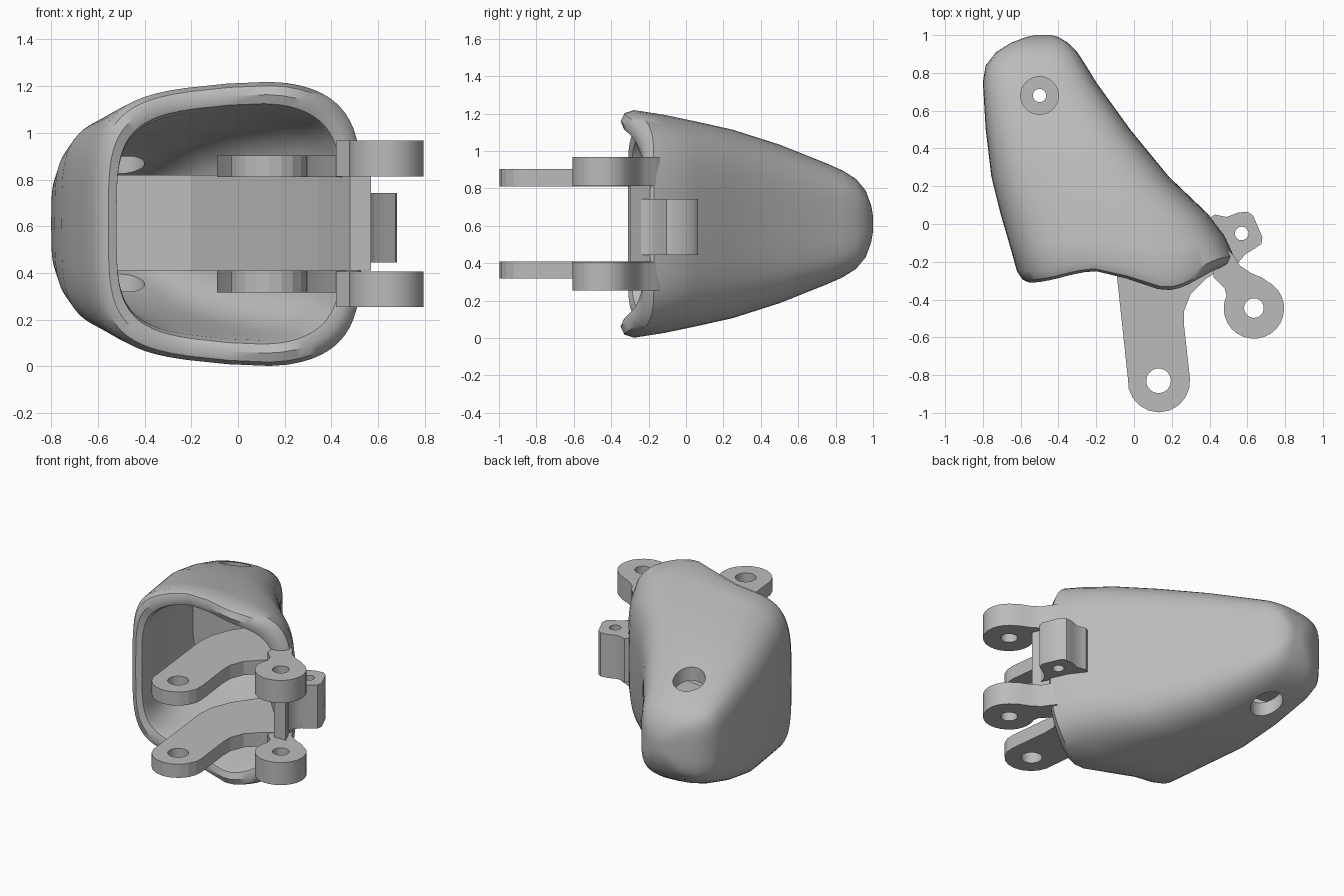
import bpy, bmesh
from math import sin, cos, pi, radians, copysign

cube = bpy.data.objects.get("Cube")
if cube:
    bpy.data.objects.remove(cube, do_unlink=True)

MID = 0.61  # height of the symmetry plane
grey = bpy.data.materials.new("light_grey")
grey.use_nodes = True
grey.diffuse_color = (0.5, 0.5, 0.5, 1)
grey.node_tree.nodes["Principled BSDF"].inputs["Base Color"].default_value = (0.5, 0.5, 0.5, 1)


def finish(name, bm):
    bmesh.ops.recalc_face_normals(bm, faces=bm.faces)
    mesh = bpy.data.meshes.new(name)
    bm.to_mesh(mesh)
    bm.free()
    mesh.materials.append(grey)
    obj = bpy.data.objects.new(name, mesh)
    bpy.context.collection.objects.link(obj)
    return obj


def activate(obj):
    bpy.ops.object.select_all(action='DESELECT')
    obj.select_set(True)
    bpy.context.view_layer.objects.active = obj


def smooth(obj, angle):
    activate(obj)
    bpy.ops.object.shade_smooth_by_angle(angle=radians(angle))


def arc(cx, cy, r, start, end, n=16):
    angles = [radians(start + (end - start) * i / n) for i in range(n + 1)]
    return [(cx + r * cos(a), cy + r * sin(a)) for a in angles]


def plate(name, outline, z0, z1):
    bm = bmesh.new()
    face = bm.faces.new([bm.verts.new((x, y, z0)) for x, y in outline])
    out = bmesh.ops.extrude_face_region(bm, geom=[face])
    verts = [v for v in out["geom"] if isinstance(v, bmesh.types.BMVert)]
    bmesh.ops.translate(bm, vec=(0, 0, z1 - z0), verts=verts)
    return finish(name, bm)


def drill(obj, x, y, r):
    # vertical hole right through the part
    cutter = plate("hole_cutter", arc(x, y, r, 0, 348.75, 31), -0.5, 2)
    cutter.hide_render = True
    mod = obj.modifiers.new("hole", 'BOOLEAN')
    mod.operation, mod.solver, mod.object = 'DIFFERENCE', 'EXACT', cutter
    activate(obj)
    bpy.ops.object.modifier_apply(modifier=mod.name)
    bpy.data.objects.remove(cutter, do_unlink=True)


def curve(table, t):
    # eased interpolation through a short table
    if t <= table[0][0]:
        return table[0][1]
    for (a, va), (b, vb) in zip(table, table[1:]):
        if t <= b:
            s = (t - a) / (b - a)
            return va + (vb - va) * s * s * (3 - 2 * s)
    return table[-1][1]


# Hollow shell: sections are y, left x, right x, half height
RIM = [(-0.55, -0.31), (-0.2, -0.25), (0.18, -0.35), (0.52, -0.22)]
SECTIONS = [(-0.24, -0.62, 0.53, 0.61), (-0.1, -0.66, 0.48, 0.585),
            (0.05, -0.705, 0.39, 0.55), (0.25, -0.755, 0.185, 0.505),
            (0.5, -0.785, -0.02, 0.425), (0.75, -0.8, -0.2, 0.325),
            (0.84, -0.785, -0.255, 0.285), (0.91, -0.73, -0.3, 0.24),
            (0.96, -0.65, -0.35, 0.18), (0.99, -0.57, -0.4, 0.1),
            (1.0, -0.52, -0.44, 0.04)]
LIP = [(-0.285, 0.015), (-0.3, 0.05), (-0.285, 0.085)]


def ring(bm, y, xl, xr, h, inset=0.0, n=64):
    xl, xr, h = xl + inset, xr - inset, h - inset * 1.1
    fade = max(0, 1 - (y + 0.3) / 0.4)
    verts = []
    for i in range(n):
        a = 2 * pi * i / n
        u = copysign(abs(cos(a)) ** 0.5, cos(a))
        v = copysign(abs(sin(a)) ** 0.5, sin(a))
        x = (xl + xr) / 2 + u * (xr - xl) / 2
        tall = curve([(-1, 0.91), (0.35, 1.0), (1, 0.97)], u)
        warp = (curve(RIM, x) + 0.3) * fade
        verts.append(bm.verts.new((x, y + warp, MID + v * h * tall)))
    return verts


bm = bmesh.new()
first = SECTIONS[0]
rings = [ring(bm, *s) for s in reversed(SECTIONS)]
rings += [ring(bm, y, first[1] + 0.015, first[2], first[3], d) for y, d in LIP]
rings += [ring(bm, *s, inset=0.1 if s[0] < 0.3 else 0.085) for s in SECTIONS[:7]]
for lower, upper in zip(rings, rings[1:]):
    for i in range(len(lower)):
        j = (i + 1) % len(lower)
        bm.faces.new((lower[i], lower[j], upper[j], upper[i]))
bm.faces.new(rings[0])
bm.faces.new(rings[-1])
shell = finish("shell", bm)
drill(shell, -0.5, 0.68, 0.1)
smooth(shell, 40)

# Inner core along the slanted wall, holding the rear pin
core = plate("inner_core", [(0.48, -0.3), (0.57, -0.3), (0.52, -0.19), (0.42, -0.02),
                            (0.34, 0.06), (0.13, 0.27), (-0.06, 0.5), (-0.24, 0.76),
                            (-0.3, 0.83), (-0.72, 0.83), (-0.74, 0.52), (-0.2, 0.45),
                            (0.0, 0.27), (0.18, 0.1), (0.34, -0.08)], 0.41, 0.82)
drill(core, -0.5, 0.68, 0.035)

ARM = [(-0.09, -0.28), (-0.08, -0.17), (-0.03, -0.04), (0.07, 0.1), (0.2, 0.2),
       (0.36, 0.04), (0.45, -0.12), (0.46, -0.24), (0.38, -0.29), (0.3, -0.37),
       (0.265, -0.46), (0.265, -0.54)] + arc(0.132, -0.832, 0.165, 5, -185, 10)
LUG = [(0.5, -0.14), (0.53, -0.17), (0.56, -0.22), (0.62, -0.26),
       (0.68, -0.285)] + arc(0.635, -0.447, 0.16, 65, -205, 20) + [
       (0.48, -0.34), (0.42, -0.28), (0.42, -0.2)]

# Mirrored pairs of arms and side lugs
for side, sign in (("upper", 1), ("lower", -1)):
    arm = plate(side + "_front_arm", ARM, MID + sign * 0.2, MID + sign * 0.293)
    drill(arm, 0.13, -0.83, 0.065)
    smooth(arm, 15)
    lug = plate(side + "_side_lug", LUG, MID + sign * 0.203, MID + sign * 0.357)
    drill(lug, 0.635, -0.445, 0.052)
    smooth(lug, 30)

# Small hinge lug in the middle of the side wall
small = plate("small_hinge_lug", [(0.38, 0.02), (0.43, 0.05), (0.49, 0.037), (0.55, 0.06),
                                  (0.6, 0.065), (0.63, 0.045), (0.65, 0.0), (0.68, -0.07),
                                  (0.675, -0.105), (0.64, -0.13), (0.59, -0.16),
                                  (0.555, -0.2), (0.55, -0.24), (0.46, -0.2)],
              0.445, 0.742)
drill(small, 0.57, -0.05, 0.036)
smooth(small, 35)
